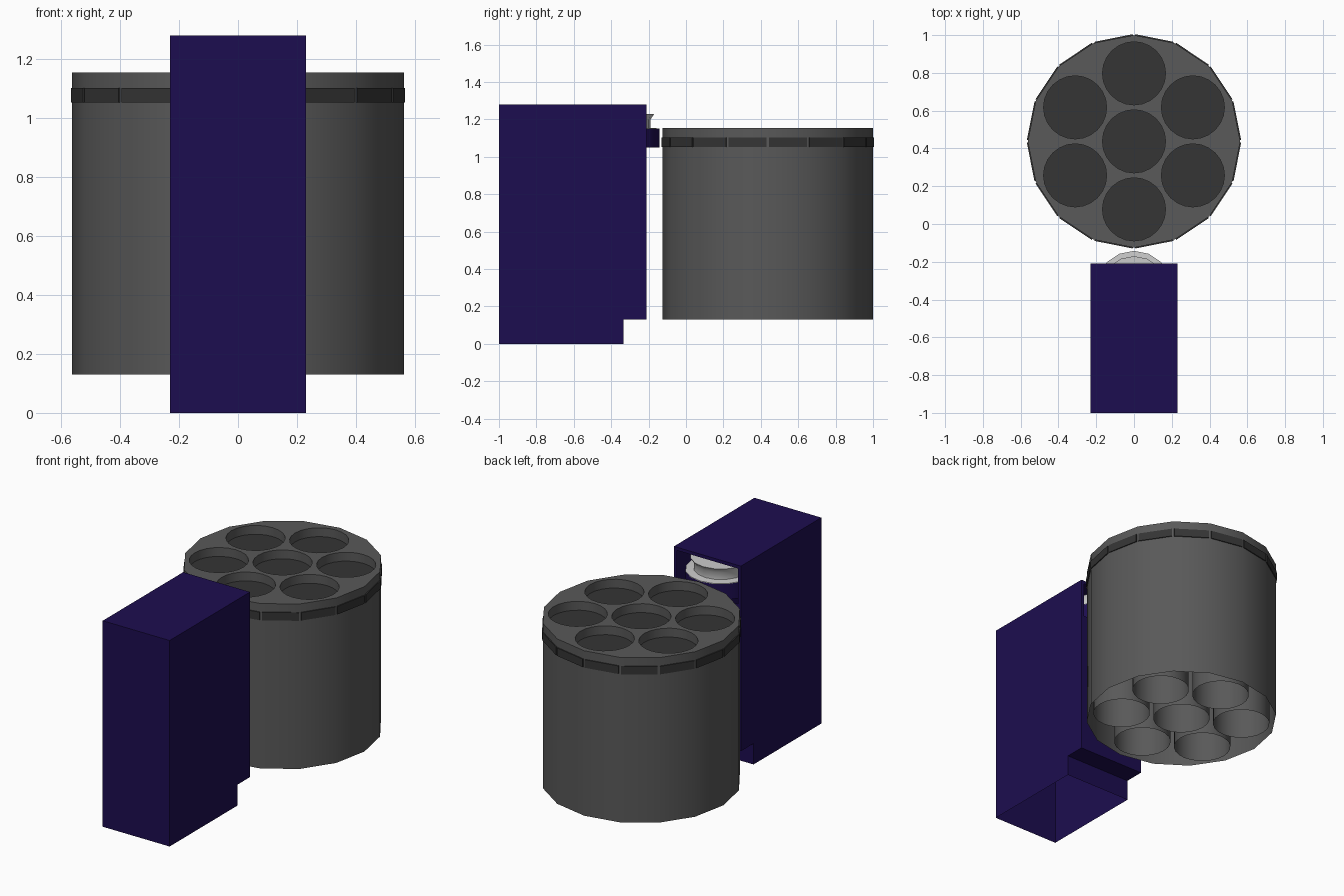
import bpy, bmesh
from math import sin, cos, pi
from mathutils import Vector, Matrix

if "Cube" in bpy.data.objects:
    bpy.data.objects.remove(bpy.data.objects["Cube"])


def material(name, rgb):
    m = bpy.data.materials.new(name)
    m.diffuse_color = (*rgb, 1)
    m.use_nodes = True
    m.node_tree.nodes["Principled BSDF"].inputs["Base Color"].default_value = m.diffuse_color
    return m


BLUE = material("dark_blue", (0.012, 0.004, 0.08))
GREY = material("drum_grey", (0.10, 0.10, 0.10))
DARK = material("dark_grey", (0.035, 0.035, 0.035))
LIGHT = material("light_grey", (0.7, 0.7, 0.7))


def finish(bm, name, mat, smooth=False):
    bmesh.ops.remove_doubles(bm, verts=bm.verts, dist=1e-5)
    bmesh.ops.recalc_face_normals(bm, faces=bm.faces)
    me = bpy.data.meshes.new(name)
    bm.to_mesh(me)
    bm.free()
    ob = bpy.data.objects.new(name, me)
    bpy.context.collection.objects.link(ob)
    me.materials.append(mat)
    if smooth:
        bpy.ops.object.select_all(action='DESELECT')
        ob.select_set(True)
        bpy.context.view_layer.objects.active = ob
        bpy.ops.object.shade_smooth_by_angle(angle=0.7)
    return ob


def ring(bm, cx, cy, z, r, n):
    return [bm.verts.new((cx + r * cos(2 * pi * i / n), cy + r * sin(2 * pi * i / n), z))
            for i in range(n)]


def lathe(bm, cx, cy, profile, n):
    """Rings of (radius, z) joined by quads."""
    rings = [ring(bm, cx, cy, z, r, n) for r, z in profile]
    for a, b in zip(rings, rings[1:]):
        for i in range(n):
            j = (i + 1) % n
            bm.faces.new((a[i], a[j], b[j], b[i]))
    return rings


# Housing: stepped shell, open underneath, with a window at the top of its back
W, YF, YB, YS, ZS, H = 0.23, -1.0, -0.21, -0.335, 0.13, 1.28
bm = bmesh.new()


def face(*pts):
    bm.faces.new([bm.verts.new(p) for p in pts])


side = [(YF, 0), (YS, 0), (YS, ZS), (YB, ZS), (YB, H), (YF, H)]
for x in (-W, W):
    face(*[(x, y, z) for y, z in side])
for i in (1, 2, 4, 5):
    (y0, z0), (y1, z1) = side[i], side[(i + 1) % 6]
    face((-W, y0, z0), (W, y0, z0), (W, y1, z1), (-W, y1, z1))
outer = [(-W, ZS), (W, ZS), (W, H), (-W, H)]
window = [(-0.21, 1.04), (0.21, 1.04), (0.21, 1.26), (-0.21, 1.26)]
for i in range(4):
    j = (i + 1) % 4
    face(*[(x, YB, z) for x, z in (outer[i], outer[j], window[j], window[i])])
finish(bm, "housing", BLUE)

# Drive wheel with light spool on top, poking out of the window
WY = -0.345
bm = bmesh.new()
rings = lathe(bm, 0, WY, [(0.203, 1.05), (0.203, 1.148)], 16)
for r in rings:
    bm.faces.new(r)
finish(bm, "drive_wheel", BLUE, True)
bm = bmesh.new()
rings = lathe(bm, 0, WY, [(0.203, 1.148), (0.203, 1.152), (0.155, 1.155),
                          (0.155, 1.20), (0.175, 1.23)], 16)
bm.faces.new(rings[-1])
finish(bm, "drive_spool", LIGHT, True)

# Drum: sixteen-sided wall, open underneath, top plate pierced by seven holes
CY, R, N, Z0, Z1 = 0.4375, 0.5625, 16, 0.13, 1.155
HR, HN, ZC = 0.167, 24, 1.10
holes = [(0, CY)] + [(0.36 * sin(k * pi / 3), CY + 0.36 * cos(k * pi / 3)) for k in range(6)]
bm = bmesh.new()
lathe(bm, 0, CY, [(R, Z0), (R, Z1)], N)
finish(bm, "drum_wall", GREY, True)

bm = bmesh.new()
for cx, cy, r, n in [(0, CY, R, N)] + [(x, y, HR, HN) for x, y in holes]:
    vs = ring(bm, cx, cy, Z1, r, n)
    for i in range(n):
        bm.edges.new((vs[i], vs[(i + 1) % n]))
bmesh.ops.triangle_fill(bm, use_beauty=True, use_dissolve=False,
                        edges=bm.edges[:], normal=(0, 0, 1))
finish(bm, "drum_top", GREY)

# Seven tubes inside the drum, each with a dark cap just below the top
bm, caps = bmesh.new(), bmesh.new()
for x, y in holes:
    lathe(bm, x, y, [(HR, Z0), (HR, ZC), (HR, Z1)], HN)
    caps.faces.new(ring(caps, x, y, ZC, HR, HN))
finish(bm, "tubes", GREY, True)
finish(caps, "tube_caps", DARK)

# Sixteen dark pads round the drum's upper rim
bm = bmesh.new()
apothem, width = R * cos(pi / N), 2 * R * sin(pi / N) - 0.012
for i in range(N):
    a = (i + 0.5) * 2 * pi / N
    m = (Matrix.Translation((0, CY, 1.078)) @ Matrix.Rotation(a, 4, 'Z')
         @ Matrix.Translation((apothem, 0, 0)) @ Matrix.Diagonal((0.012, width, 0.05, 1)))
    bmesh.ops.create_cube(bm, size=1, matrix=m)
finish(bm, "rim_pads", DARK)
